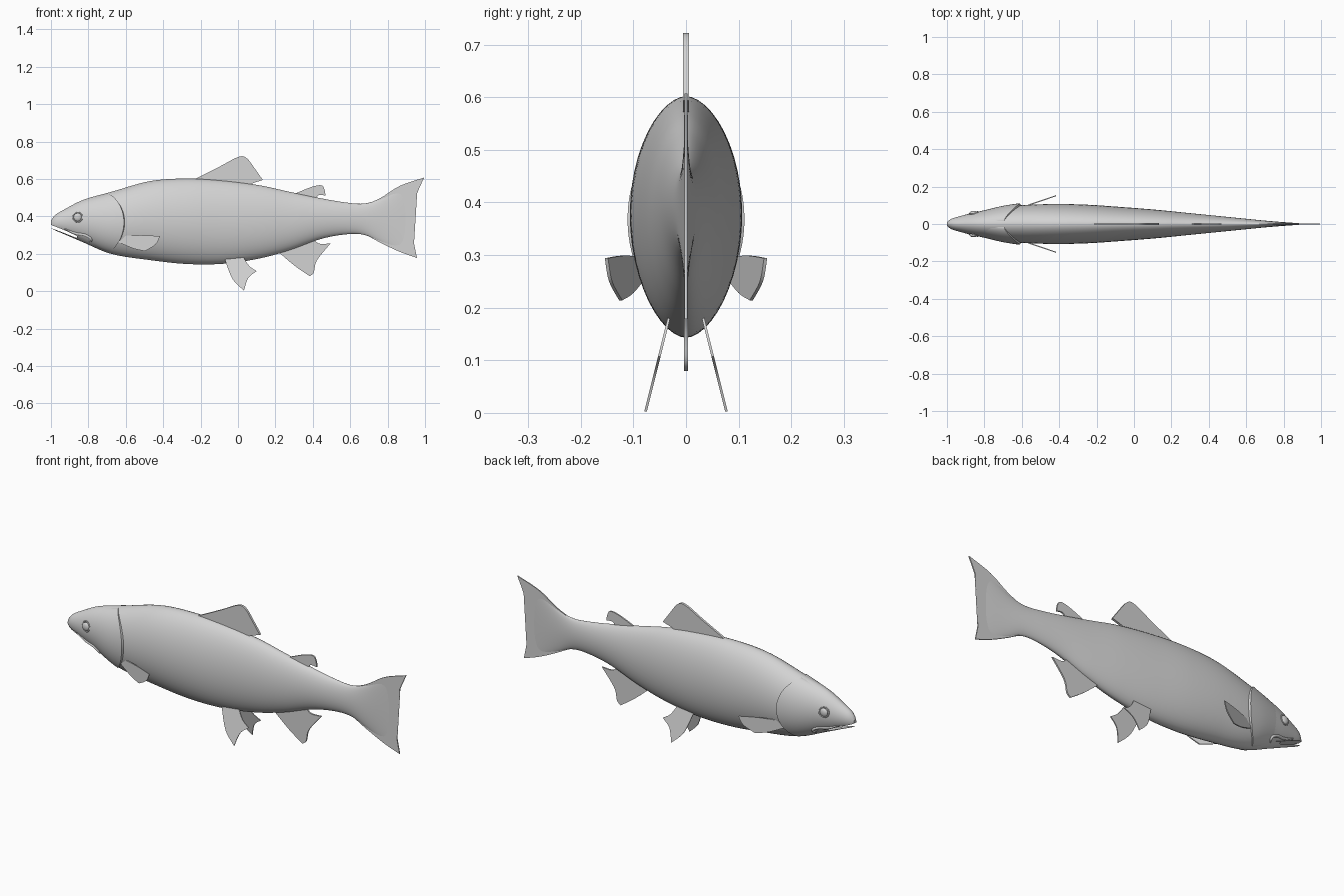
import bpy, bmesh, math
from mathutils import Vector

if "Cube" in bpy.data.objects:
    bpy.data.objects.remove(bpy.data.objects["Cube"])

GREY = (0.65, 0.65, 0.65, 1)
skin = bpy.data.materials.new("plain grey")
skin.use_nodes = True
skin.diffuse_color = GREY
skin.node_tree.nodes["Principled BSDF"].inputs["Base Color"].default_value = GREY

# Body stations: x, belly height, back height, half width
STATIONS = [
    (-1, .337, .378, .010), (-.98, .326, .405, .026), (-.93, .305, .436, .042),
    (-.83, .262, .487, .067), (-.68, .2, .53, .094), (-.47, .166, .588, .106),
    (-.27, .145, .602, .104), (-.07, .147, .59, .091), (.12, .176, .565, .076),
    (.28, .22, .53, .06), (.44, .278, .497, .044), (.57, .303, .475, .031),
    (.67, .302, .468, .021), (.76, .264, .493, .013), (.87, .215, .555, .005),
    (.92, .2, .575, .001)]


def body_at(x):
    """Smooth belly height, back height and half width at x."""
    last = len(STATIONS) - 1
    i = 0
    while i < last - 1 and x > STATIONS[i + 1][0]:
        i += 1

    def slope(k, c):
        a, b = STATIONS[max(k - 1, 0)], STATIONS[min(k + 1, last)]
        return (b[c] - a[c]) / (b[0] - a[0])

    a, b = STATIONS[i], STATIONS[i + 1]
    d = b[0] - a[0]
    t = (x - a[0]) / d
    blend = t * t * (3 - 2 * t)
    return [a[c] + (b[c] - a[c]) * blend
            + d * t * (1 - t) * ((1 - t) * slope(i, c) - t * slope(i + 1, c))
            for c in (1, 2, 3)]


def skin_point(x, angle, lift=0):
    low, high, width = body_at(x)
    c, s = math.cos(angle), math.sin(angle)
    y = math.copysign(abs(c) ** 1.1, c) * (width + lift)
    return Vector((x, y, (low + high) / 2 + s * ((high - low) / 2 + lift)))


def side_y(x, z):
    """Half width of the body surface at a given x and height."""
    low, high, width = body_at(x)
    s = (2 * z - low - high) / (high - low)
    return width * max(0, 1 - s * s) ** .55


def finish(bm, name, angle=40, merge=True):
    if merge:
        bmesh.ops.remove_doubles(bm, verts=bm.verts, dist=1e-5)
    bmesh.ops.recalc_face_normals(bm, faces=bm.faces)
    mesh = bpy.data.meshes.new(name)
    bm.to_mesh(mesh)
    bm.free()
    mesh.materials.append(skin)
    obj = bpy.data.objects.new(name, mesh)
    bpy.context.collection.objects.link(obj)
    smooth(obj, angle)
    return obj


def smooth(obj, angle):
    bpy.ops.object.select_all(action='DESELECT')
    obj.select_set(True)
    bpy.context.view_layer.objects.active = obj
    bpy.ops.object.shade_smooth_by_angle(angle=math.radians(angle))


def mirror(obj):
    mod = obj.modifiers.new("both sides", 'MIRROR')
    mod.use_axis = (False, True, False)
    mod.use_mirror_merge = False


def skin_rows(bm, rows, closed):
    n = len(rows[0])
    for a, b in zip(rows, rows[1:]):
        for j in range(n if closed else n - 1):
            k = (j + 1) % n
            bm.faces.new((a[j], a[k], b[k], b[j]))


# Body: one loft from snout to tail
bm = bmesh.new()
SIDES, RINGS = 48, 100
rows = []
for i in range(RINGS + 1):
    x = -1 + 1.92 * (i / RINGS) ** 1.15
    rows.append([bm.verts.new(skin_point(x, math.tau * j / SIDES)) for j in range(SIDES)])
skin_rows(bm, rows, True)
bm.faces.new(rows[0])
bm.faces.new(rows[-1])
body = finish(bm, "body", merge=False)

# Mouth: wedge cut out of the snout
bm = bmesh.new()
MOUTH = [(-1.03, .366), (-.93, .327), (-.86, .295), (-.8, .271), (-.87, .287), (-.94, .315), (-1.03, .348)]
base = bm.faces.new([bm.verts.new((x, -.2, z)) for x, z in MOUTH])
top = bmesh.ops.extrude_face_region(bm, geom=[base])["geom"]
bmesh.ops.translate(bm, vec=(0, .4, 0), verts=[v for v in top if isinstance(v, bmesh.types.BMVert)])
cutter = finish(bm, "mouth_cutter")
cutter.hide_render = True
cut = body.modifiers.new("mouth", 'BOOLEAN')
cut.object = cutter
cut.solver = 'EXACT'
bpy.context.view_layer.objects.active = body
bpy.ops.object.modifier_apply(modifier=cut.name)
bpy.data.objects.remove(cutter)
smooth(body, 40)

# Gill covers: flared patches that lift off the head at their back rim
bm = bmesh.new()
rows = []
for j in range(31):
    angle = math.radians(-78 + 160 * j / 30)
    rim = -.61 - .09 * math.sin(angle) ** 2
    fade = math.sin(math.pi * j / 30) ** .5
    row = []
    for i in range(17):
        u = i / 16
        x = -.86 + (rim + .86) * u
        row.append(bm.verts.new(skin_point(x, angle, -.004 + .015 * u * fade)))
    # rim turned back in towards the body
    row.append(bm.verts.new(skin_point(rim + .006, angle, -.006)))
    rows.append(row)
skin_rows(bm, rows, False)
mirror(finish(bm, "gill_cover"))

# Eyes: shallow dome in a raised ring
ex, ez = -.857, .395
ey = side_y(ex, ez)
bm = bmesh.new()
bmesh.ops.create_uvsphere(bm, u_segments=20, v_segments=12, radius=.022)
for v in bm.verts:
    v.co = Vector((ex + v.co.x, ey + v.co.y * .5, ez + v.co.z))
mirror(finish(bm, "eye"))


def tube(name, paths, radius):
    """Round tubes through x, z points, lying on both sides of the skin."""
    curve = bpy.data.curves.new(name, 'CURVE')
    curve.dimensions = '3D'
    curve.bevel_depth = radius
    curve.bevel_resolution = 3
    curve.use_fill_caps = True
    for path in paths:
        for side in (1, -1):
            spline = curve.splines.new('BEZIER')
            spline.bezier_points.add(len(path) - 1)
            for p, (x, z) in zip(spline.bezier_points, path):
                p.co = (x, side * side_y(x, z), z)
                p.handle_left_type = p.handle_right_type = 'AUTO'
            for end in (spline.bezier_points[0], spline.bezier_points[-1]):
                end.radius = .4
    curve.materials.append(skin)
    bpy.context.collection.objects.link(bpy.data.objects.new(name, curve))


tube("eye_ring", [[(ex + .025 * math.cos(a), ez + .025 * math.sin(a))
                   for a in [math.tau * k / 12 for k in range(13)]]], .003)
tube("upper_lip", [[(-.93, .334), (-.87, .309), (-.81, .296), (-.785, .275), (-.795, .262)]], .007)


def fin(name, outline, thick, lean=lambda x, z: 0, pair=False):
    """Thin plate with a smooth outline; a repeated point makes a corner."""
    pts, n = [], len(outline)
    for i in range(n):
        a, b, c, d = [Vector(outline[(i + k) % n]) for k in (-1, 0, 1, 2)]
        if b == c:
            continue
        for t in (0, .2, .4, .6, .8):
            pts.append(.5 * (2 * b + (c - a) * t + (2 * a - 5 * b + 4 * c - d) * t * t
                             + (3 * b - a - 3 * c + d) * t ** 3))
    bm = bmesh.new()
    faces = []
    for side in (-.5, .5):
        loop = [bm.verts.new((x, lean(x, z) + side * thick, z)) for x, z in pts]
        faces.append(loop)
        bm.faces.new(loop)
    skin_rows(bm, faces, True)
    bmesh.ops.triangulate(bm, faces=[f for f in bm.faces if len(f.verts) > 4])
    obj = finish(bm, name, 30)
    if pair:
        mirror(obj)


# Fins on the centre line
fin("dorsal_fin", [(-.25, .59), (-.25, .59), (-.1, .665), (0, .717), (.045, .712), (.09, .655),
                   (.133, .594), (.133, .594), (.065, .57), (.06, .54), (.06, .54), (-.2, .55)], .012)
fin("adipose_fin", [(.29, .515), (.29, .515), (.39, .556), (.445, .566), (.462, .545), (.468, .511),
                    (.468, .511), (.43, .513), (.41, .48), (.41, .48)], .008)
fin("anal_fin", [(.21, .215), (.21, .215), (.3, .138), (.383, .08), (.383, .08), (.405, .1),
                 (.422, .165), (.495, .255), (.495, .255), (.43, .255), (.4, .29), (.4, .29)], .008)
fin("tail_fin", [(.66, .455), (.66, .455), (.76, .497), (.866, .563), (.995, .607), (.995, .607),
                 (.95, .5), (.935, .395), (.938, .28), (.957, .178), (.957, .178), (.866, .21),
                 (.76, .26), (.66, .315), (.66, .315)], .006)

# Paired fins
fin("pelvic_fin", [(-.07, .17), (-.07, .17), (-.03, .066), (.032, .003), (.032, .003), (.055, .07),
                   (.1, .107), (.1, .107), (.06, .135), (.03, .18), (.03, .18)], .005,
    lambda x, z: .035 + (.17 - z) * .25, True)
fin("pectoral_fin", [(-.64, .294), (-.64, .294), (-.52, .299), (-.417, .294), (-.417, .294),
                     (-.44, .25), (-.497, .214), (-.497, .214), (-.56, .228), (-.64, .262), (-.64, .262)], .006,
    lambda x, z: .089 + (x + .6) * .34, True)
